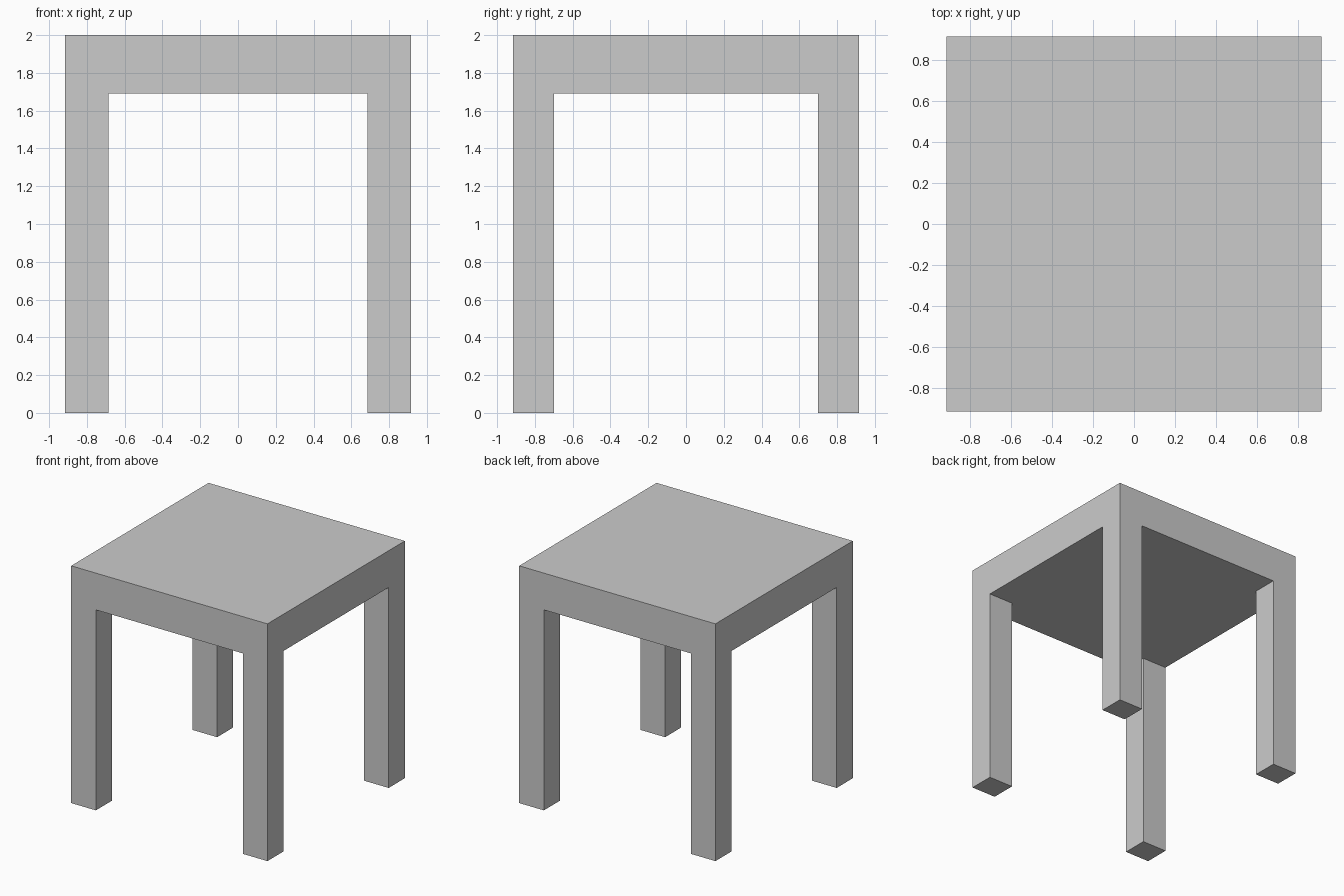
import bpy
import bmesh
from mathutils import Matrix, Vector

if "Cube" in bpy.data.objects:
    bpy.data.objects.remove(bpy.data.objects["Cube"])

HALF = 0.915            # half width of the square top
LEG_X, LEG_Y = 0.685, 0.70   # inner faces of the legs
UNDER, TOP = 1.69, 2.0  # underside and upper face of the top

bm = bmesh.new()

# Tabletop slab
bmesh.ops.create_cube(
    bm, size=1,
    matrix=Matrix.Translation((0, 0, (UNDER + TOP) / 2))
    @ Matrix.Diagonal((2 * HALF, 2 * HALF, TOP - UNDER, 1)))

# Score the slab along the inner leg lines
for axis, dist in ((Vector((1, 0, 0)), LEG_X), (Vector((0, 1, 0)), LEG_Y)):
    for side in (-1, 1):
        bmesh.ops.bisect_plane(
            bm, geom=bm.verts[:] + bm.edges[:] + bm.faces[:],
            plane_co=axis * dist * side, plane_no=axis)

# Legs: pull the four corner faces of the underside down to the floor
bm.normal_update()
corners = []
for f in bm.faces:
    c = f.calc_center_median()
    if f.normal.z < -0.9 and abs(c.x) > LEG_X and abs(c.y) > LEG_Y:
        corners.append(f)
feet = bmesh.ops.extrude_discrete_faces(bm, faces=corners)["faces"]
for f in feet:
    for v in f.verts:
        v.co.z = 0

# Merge the scored flat areas back into clean faces
bmesh.ops.remove_doubles(bm, verts=bm.verts[:], dist=0.0001)
bmesh.ops.dissolve_limit(bm, angle_limit=0.01, verts=bm.verts[:], edges=bm.edges[:])
bmesh.ops.recalc_face_normals(bm, faces=bm.faces[:])

mesh = bpy.data.meshes.new("table")
bm.to_mesh(mesh)
bm.free()
bpy.context.collection.objects.link(bpy.data.objects.new("table", mesh))
